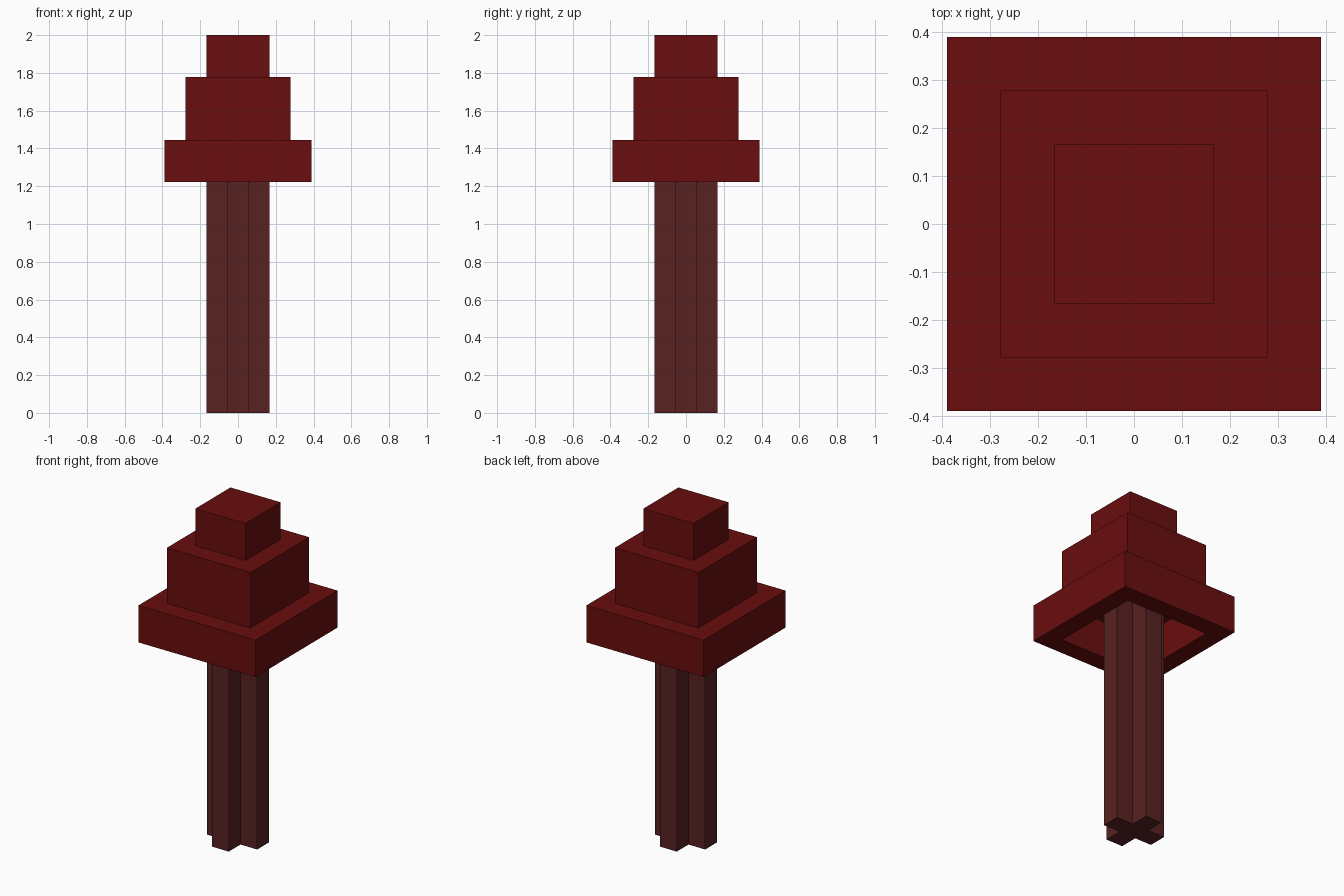
import bpy
import bmesh

cube = bpy.data.objects.get("Cube")
if cube:
    bpy.data.objects.remove(cube, do_unlink=True)

U = 1 / 9  # block size: the model is 18 blocks tall


def make_material(name, color):
    mat = bpy.data.materials.new(name)
    mat.use_nodes = True
    mat.diffuse_color = color
    mat.node_tree.nodes["Principled BSDF"].inputs["Base Color"].default_value = color
    return mat


def stack(name, outlines, mat):
    """Join a sequence of (outline, height) loops into one closed solid."""
    bm = bmesh.new()
    loops = [[bm.verts.new((x * U, y * U, z * U)) for x, y in pts] for pts, z in outlines]
    for a, b in zip(loops, loops[1:]):
        for i in range(len(a)):
            j = (i + 1) % len(a)
            bm.faces.new((a[i], a[j], b[j], b[i]))
    bm.faces.new(loops[0])
    bm.faces.new(loops[-1])
    bmesh.ops.recalc_face_normals(bm, faces=bm.faces)
    mesh = bpy.data.meshes.new(name)
    bm.to_mesh(mesh)
    bm.free()
    mesh.materials.append(mat)
    obj = bpy.data.objects.new(name, mesh)
    bpy.context.collection.objects.link(obj)
    return obj


def square(h):
    return [(-h, -h), (h, -h), (h, h), (-h, h)]


def plus(arm, half):
    """Cross outline: one corner of three points, turned four times."""
    pts = []
    corner = [(arm, -half), (arm, -arm), (half, -arm)]
    for _ in range(4):
        pts += corner
        corner = [(-y, x) for x, y in corner]
    return pts


red = make_material("dark red", (0.144, 0.0044, 0.0044, 1))
brown = make_material("red brown", (0.100, 0.0160, 0.0160, 1))

# Trunk: cross-shaped column reaching up inside the cap
cross = plus(0.5, 1.5)
stack("trunk", [(cross, 0), (cross, 15.9)], brown)

# Cap: three-step shell, hollow underneath; from inner ceiling out and up to the top
profile = [(1.5, 16), (1.5, 13), (2.5, 13), (2.5, 11), (3.5, 11),
           (3.5, 13), (2.5, 13), (2.5, 16), (1.5, 16), (1.5, 18)]
stack("cap", [(square(h), z) for h, z in profile], red)
